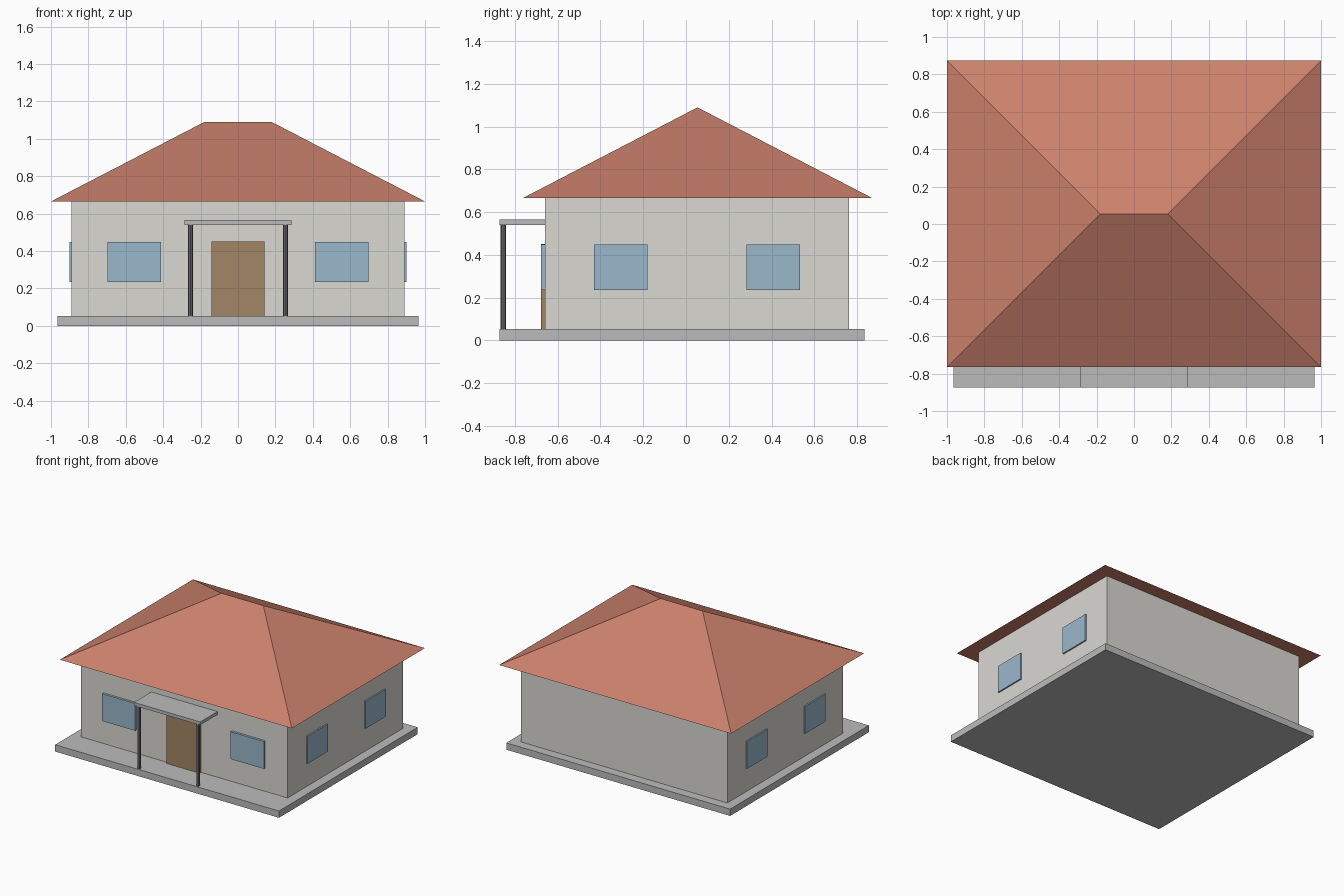
import bpy, bmesh

cube = bpy.data.objects.get("Cube")
if cube:
    bpy.data.objects.remove(cube, do_unlink=True)


def material(name, rgb):
    m = bpy.data.materials.new(name)
    m.use_nodes = True
    m.diffuse_color = (*rgb, 1)
    m.node_tree.nodes["Principled BSDF"].inputs["Base Color"].default_value = (*rgb, 1)
    return m


wall = material("wall plaster", (0.70, 0.69, 0.65))
tile = material("terracotta roof", (0.60, 0.22, 0.15))
concrete = material("concrete", (0.50, 0.50, 0.50))
wood = material("door wood", (0.36, 0.24, 0.13))
glass = material("window blue", (0.32, 0.48, 0.60))
metal = material("post metal", (0.19, 0.19, 0.20))


def finish(name, bm, mat):
    bmesh.ops.recalc_face_normals(bm, faces=bm.faces)
    mesh = bpy.data.meshes.new(name)
    bm.to_mesh(mesh)
    bm.free()
    mesh.materials.append(mat)
    obj = bpy.data.objects.new(name, mesh)
    bpy.context.collection.objects.link(obj)
    return obj


def box(name, low, high, mat):
    bm = bmesh.new()
    bmesh.ops.create_cube(bm, size=1)
    for v in bm.verts:
        v.co = [h if c > 0 else l for c, l, h in zip(v.co, low, high)]
    return finish(name, bm, mat)


# Slab and walls
BASE, EAVE = 0.053, 0.665
WALL_X, FRONT, BACK = 0.89, -0.66, 0.762
box("base_slab", (-0.965, -0.873, 0), (0.965, 0.835, BASE), concrete)
box("walls", (-WALL_X, FRONT, BASE), (WALL_X, BACK, EAVE), wall)

# Hipped roof: a box whose top is drawn in to a short ridge
roof = box("roof", (-1, -0.765, EAVE), (1, 0.873, 1.09), tile)
bm = bmesh.new()
bm.from_mesh(roof.data)
for v in bm.verts:
    if v.co.z > 1:
        v.co.x *= 0.18
        v.co.y = 0.054
bmesh.ops.remove_doubles(bm, verts=bm.verts, dist=0.001)
bmesh.ops.dissolve_degenerate(bm, edges=bm.edges, dist=0.001)
bmesh.ops.recalc_face_normals(bm, faces=bm.faces)
bm.to_mesh(roof.data)
bm.free()

# Door and porch canopy
box("door", (-0.143, FRONT - 0.018, BASE), (0.143, FRONT + 0.01, 0.45), wood)
box("porch_canopy", (-0.285, -0.873, 0.54), (0.285, FRONT, 0.565), concrete)

# Windows and porch posts on both sides
SILL, HEAD = 0.235, 0.448
for side, s in (("right", -1), ("left", 1)):
    xs = sorted((s * 0.412, s * 0.697))
    box(f"front_window_{side}", (xs[0], FRONT - 0.018, SILL),
        (xs[1], FRONT + 0.01, HEAD), glass)
    xs = sorted((s * (WALL_X - 0.01), s * (WALL_X + 0.011)))
    for place, y in (("front", -0.305), ("rear", 0.409)):
        box(f"side_window_{side}_{place}", (xs[0], y - 0.125, SILL),
            (xs[1], y + 0.125, HEAD), glass)
    bm = bmesh.new()
    bmesh.ops.create_cone(bm, cap_ends=True, segments=8, radius1=0.0125,
                          radius2=0.0125, depth=0.54 - BASE)
    bmesh.ops.translate(bm, verts=bm.verts, vec=(s * 0.254, -0.855, (0.54 + BASE) / 2))
    finish(f"porch_post_{side}", bm, metal)
